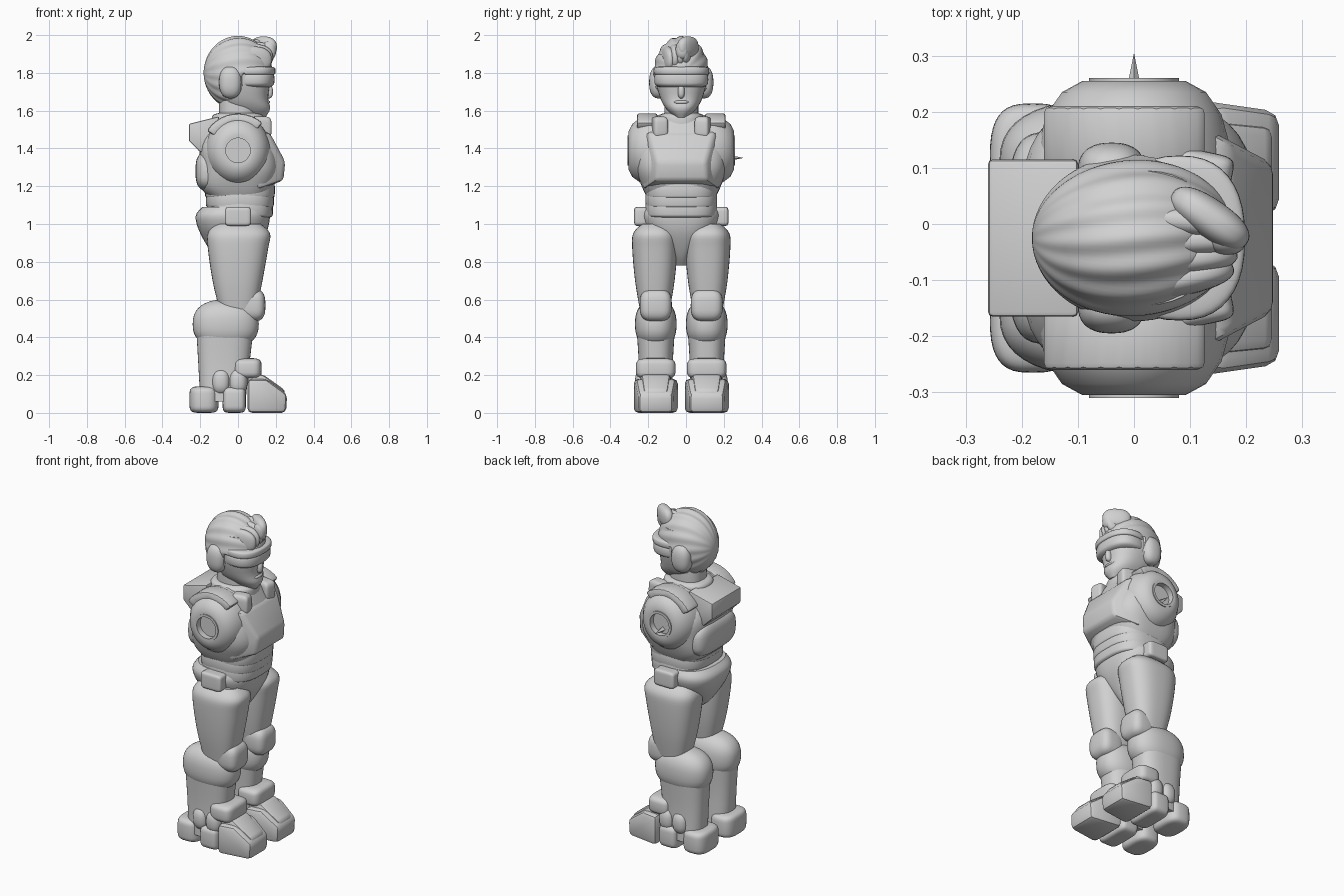
import bpy, bmesh, math
from mathutils import Vector, Matrix

if "Cube" in bpy.data.objects:
    bpy.data.objects.remove(bpy.data.objects["Cube"], do_unlink=True)

BODY_MIDDLE = -.025
GREY = (.64, .64, .64, 1)
grey = bpy.data.materials.new("plain grey")
grey.use_nodes = True
grey.diffuse_color = GREY
grey.node_tree.nodes["Principled BSDF"].inputs["Base Color"].default_value = GREY


def finish(name, bm, mirror=False, angle=35):
    """Turn the bmesh into a shaded object, mirrored to the other side if asked."""
    bmesh.ops.recalc_face_normals(bm, faces=bm.faces[:])
    mesh = bpy.data.meshes.new(name)
    bm.to_mesh(mesh)
    bm.free()
    mesh.materials.append(grey)
    part = bpy.data.objects.new(name, mesh)
    bpy.context.collection.objects.link(part)
    part.location.y = BODY_MIDDLE
    bpy.ops.object.select_all(action='DESELECT')
    part.select_set(True)
    bpy.context.view_layer.objects.active = part
    bpy.ops.object.shade_smooth_by_angle(angle=math.radians(angle))
    if mirror:
        modifier = part.modifiers.new("Mirror", 'MIRROR')
        modifier.use_axis = (False, True, False)


def signed_power(value, power):
    return math.copysign(abs(value) ** (2 / power), value)


def skin(name, rings, mirror=False):
    """Join rings of points into a closed surface."""
    bm = bmesh.new()
    rings = [[bm.verts.new(point) for point in ring] for ring in rings]
    for lower, upper in zip(rings, rings[1:]):
        for i in range(len(lower)):
            bm.faces.new((lower[i - 1], lower[i], upper[i], upper[i - 1]))
    bm.faces.new(rings[0])
    bm.faces.new(rings[-1])
    finish(name, bm, mirror)


def angles(steps=40):
    return [math.tau * (i + .5) / steps for i in range(steps)]


def loft(name, keys, centre=0, power=2.6, mirror=False, steps=4):
    """Stacked superellipses through key sections (height, back, front, half width)."""
    keys = [Vector(key) for key in keys]
    ends = [keys[0]] + keys + [keys[-1]]
    sections = []
    for a, b, c, d in zip(ends, ends[1:], ends[2:], ends[3:]):
        for i in range(steps):
            t = i / steps
            slope_b, slope_c = (c - a) / 2, (d - b) / 2
            bend = (b - c) * 2 + slope_b + slope_c
            sections.append(b + slope_b * t + ((c - b) - slope_b - bend) * t * t + bend * t ** 3)
    sections.append(keys[-1])
    rings = [[((back + front) / 2 + (front - back) / 2 * signed_power(math.cos(a), power),
               centre + half * signed_power(math.sin(a), power), z) for a in angles()]
             for z, back, front, half in sections]
    skin(name, rings, mirror)


def lathe(name, profile, x, z, squash=1, mirror=False):
    """Turn (distance, radius) pairs around the sideways axis."""
    rings = [[(x + squash * r * math.cos(a), y, z + r * math.sin(a)) for a in angles()]
             for y, r in profile]
    skin(name, rings, mirror)


def block(name, centre, size, plan=2.4, upright=2.4, mirror=False, turn=0):
    """Rounded solid: higher powers give a boxier plan or upright section."""
    bm = bmesh.new()
    bmesh.ops.create_uvsphere(bm, u_segments=40, v_segments=20, radius=1)
    for v in bm.verts:
        flat = math.hypot(v.co.x, v.co.y)
        a = math.atan2(v.co.y, v.co.x)
        spread = signed_power(flat, upright)
        v.co = (size[0] * spread * signed_power(math.cos(a), plan),
                size[1] * spread * signed_power(math.sin(a), plan),
                size[2] * signed_power(v.co.z, upright))
    bm.transform(Matrix.Translation(centre) @ Matrix.Rotation(turn, 4, 'Z'))
    finish(name, bm, mirror)


def prism(name, profile, middle, half, bevel=.02, taper=0, mirror=False):
    """Side profile extruded sideways, narrowing to the front by the taper."""
    bm = bmesh.new()
    start = min(x for x, z in profile)
    sides = [[bm.verts.new((x, middle + side * half * (1 - taper * (x - start)), z))
              for x, z in profile] for side in (-1, 1)]
    for side in sides:
        bm.faces.new(side)
    near, far = sides
    for i in range(len(near)):
        bm.faces.new((near[i - 1], near[i], far[i], far[i - 1]))
    bmesh.ops.recalc_face_normals(bm, faces=bm.faces[:])
    bmesh.ops.bevel(bm, geom=bm.edges[:], offset=bevel, segments=2, profile=.5, affect='EDGES')
    finish(name, bm, mirror)


# Torso
loft("chest", [(1.14, -.15, .15, .18), (1.2, -.2, .19, .21), (1.3, -.2, .22, .24),
               (1.42, -.2, .19, .23), (1.55, -.14, .13, .12)], power=3.2)
prism("chest_plate", [(.1, 1.5), (.17, 1.48), (.25, 1.33), (.24, 1.23), (.1, 1.18)],
      middle=0, half=.21, taper=2.5)
block("chest_straps", (.12, .115, 1.51), (.055, .04, .06), plan=5, upright=4, mirror=True,
      turn=-.2)
for row in range(3):
    block("abdomen_band", (.01, 0, 1.08 + .05 * row), (.175 + .005 * row, .19, .05),
          plan=2.8, upright=7)
loft("pelvis", [(.78, -.04, .04, .03), (.84, -.13, .09, .06), (.95, -.2, .15, .17),
                (1.04, -.225, .17, .21), (1.09, -.19, .16, .19)])
block("hip_pouches", (0, .21, 1.04), (.07, .04, .05), plan=6, upright=6, mirror=True)

# Back unit
prism("back_unit_top", [(-.1, 1.57), (-.26, 1.53), (-.26, 1.44), (-.2, 1.38), (-.1, 1.38)],
      middle=0, half=.14, bevel=.008)
block("back_unit_bottom", (-.13, 0, 1.28), (.095, .19, .11), plan=4, upright=3)

# Shoulders with open arm sockets
lathe("shoulders", [(.1, .19), (.17, .185), (.22, .17), (.26, .14), (.28, .1), (.28, .08),
                    (.21, .07)], x=0, z=1.39, squash=.92, mirror=True)
lathe("socket_rings", [(.25, .08), (.285, .08), (.285, .065), (.23, .065)],
      x=0, z=1.39, mirror=True)
sweep = [math.radians(48 + 10 * i) for i in range(11)]
band = [(r * math.cos(a), 1.39 + r * math.sin(a))
        for r, order in ((.195, sweep), (.14, sweep[::-1])) for a in order]
prism("shoulder_pads", band, middle=.18, half=.055, bevel=.012, mirror=True)
bm = bmesh.new()
bmesh.ops.create_cone(bm, segments=4, radius1=.02, radius2=0, depth=.1, cap_ends=True)
bm.transform(Matrix.Translation((0, .28, 1.35)) @ Matrix.Rotation(-math.pi / 2, 4, 'X'))
finish("socket_spike", bm)

# Neck and face
block("neck", (0, 0, 1.6), (.1, .09, .13), upright=6)
block("collar", (0, 0, 1.53), (.14, .12, .06), upright=5)
loft("face", [(1.565, 0, .145, .035), (1.61, -.06, .17, .08), (1.67, -.1, .16, .113),
              (1.78, -.15, .17, .138), (1.9, -.12, .14, .12)], power=2.4)
block("nose", (.16, 0, 1.7), (.025, .018, .036))
block("lips", (.15, 0, 1.645), (.02, .04, .01))
block("visor_lens", (.08, 0, 1.765), (.113, .143, .045), upright=4)
block("visor_brow", (.08, 0, 1.81), (.118, .147, .025), upright=5)
block("ear_pads", (-.04, .12, 1.75), (.06, .05, .085), mirror=True)

# Combed hair: ridges run from back to front, the hairline steps in behind the brow
bm = bmesh.new()
bmesh.ops.create_uvsphere(bm, u_segments=112, v_segments=32, radius=1)
bm.transform(Matrix.Rotation(math.pi / 2, 4, 'Y'))
for v in bm.verts:
    x, y, z = v.co
    ridge = math.cos(16 * math.atan2(z, y) + 2 * x) * min(1, 2 * math.hypot(y, z))
    swell = .99 + .02 * ridge
    v.co = (.182 * x, .147 * y * swell, 1.8 + .194 * z * swell)
    if v.co.x > .02 and v.co.z < 1.8:
        v.co.x = .02 + (v.co.x - .02) * .8
        v.co.y *= .86
finish("hair", bm, angle=50)
for i in range(4):
    block("hair_lock", (.075 + .005 * i, -.075 + .035 * i, 1.87 + .012 * i),
          (.105, .03, .07), turn=.2 - .1 * i)
block("hair_quiff", (.135, .035, 1.935), (.08, .035, .058), turn=-.6)
block("hair_quiff_tip", (.165, .005, 1.92), (.037, .035, .05))

# Legs
LEG = .135
loft("thighs", [(.55, -.1, .1, .08), (.7, -.135, .13, .105), (.87, -.16, .16, .12),
                (.95, -.16, .17, .115), (1, -.12, .12, .07)], centre=LEG + .005, mirror=True)
block("knee_pads", (.07, LEG, .57), (.075, .085, .087), plan=3.5, upright=3, mirror=True)
block("calves", (-.065, LEG, .47), (.175, .11, .13), mirror=True)
loft("shins", [(.06, -.2, .04, .09), (.25, -.21, .06, .09), (.42, -.22, .08, .1)],
     centre=LEG, mirror=True)
block("ankle_guards", (.05, LEG, .235), (.075, .105, .055), plan=4, upright=4, mirror=True)
for x in (-.09, 0):
    block("ankle_knobs", (x, .19, .165), (.05, .055, .07), mirror=True)

# Boots
prism("toe_boxes", [(.05, 0), (.255, 0), (.26, .1), (.15, .18), (.05, .18)],
      middle=LEG, half=.12, bevel=.025, taper=1.2, mirror=True)
prism("toe_caps", [(.05, .2), (.13, .205), (.25, .12), (.24, .05), (.05, .05)],
      middle=LEG, half=.085, taper=1.2, mirror=True)
block("boot_pods", (-.02, LEG, .07), (.062, .115, .07), plan=5, upright=5, mirror=True)
block("heels", (-.18, LEG, .07), (.077, .105, .07), plan=3, upright=5, mirror=True)
